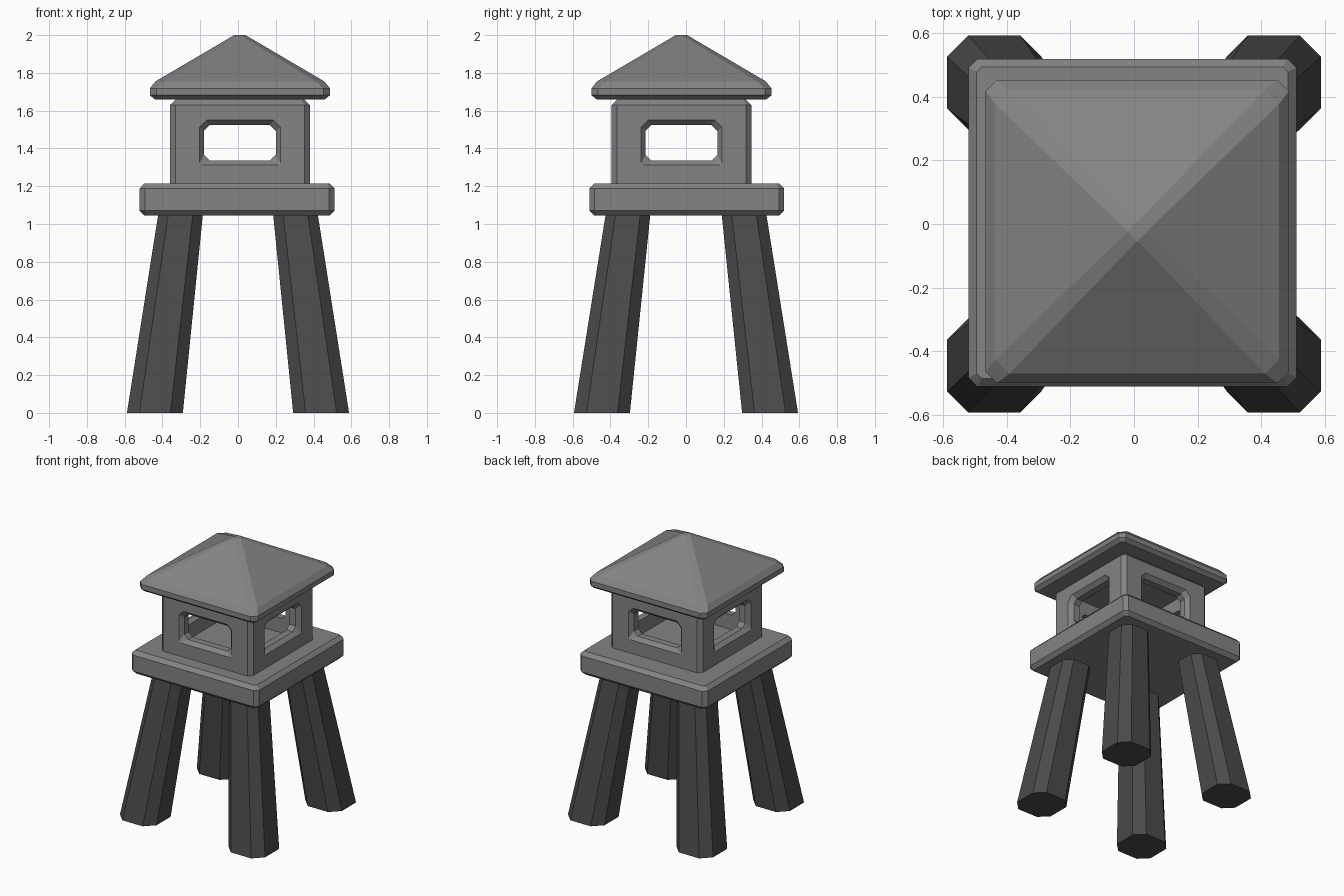
import bpy, bmesh
from mathutils import Vector

if "Cube" in bpy.data.objects:
    bpy.data.objects.remove(bpy.data.objects["Cube"])


def material(name, v):
    m = bpy.data.materials.new(name)
    m.diffuse_color = (v, v, v, 1)
    m.use_nodes = True
    m.node_tree.nodes["Principled BSDF"].inputs["Base Color"].default_value = m.diffuse_color
    return m


STONE = material("mid grey stone", 0.23)
DARK = material("dark grey stone", 0.07)


def ring(half, cut, z, cx, cy):
    """Square outline with cut corners, eight points."""
    a, b = half, half - cut
    pts = [(a, -b), (a, b), (b, a), (-b, a), (-a, b), (-a, -b), (-b, -a), (b, -a)]
    return [Vector((cx + x, cy + y, z)) for x, y in pts]


def stack(bm, loops, caps=True):
    rows = [[bm.verts.new(p) for p in l] for l in loops]
    n = len(rows[0])
    for r, s in zip(rows, rows[1:]):
        for i in range(n):
            j = (i + 1) % n
            bm.faces.new((r[i], r[j], s[j], s[i]))
    if caps:
        bm.faces.new(rows[0][::-1])
        bm.faces.new(rows[-1])
    return rows


def finish(bm, name, mat):
    bmesh.ops.recalc_face_normals(bm, faces=bm.faces)
    me = bpy.data.meshes.new(name)
    bm.to_mesh(me)
    bm.free()
    me.materials.append(mat)
    ob = bpy.data.objects.new(name, me)
    bpy.context.collection.objects.link(ob)
    return ob


def turned(name, mat, rings):
    bm = bmesh.new()
    stack(bm, [ring(*r) for r in rings])
    return finish(bm, name, mat)


# four splayed, tapered legs
for sx, side in ((-1, "left"), (1, "right")):
    for sy, end in ((-1, "front"), (1, "back")):
        turned(f"{end}_{side}_leg", DARK,
               [(0.148, 0.066, 0, sx * 0.44, sy * 0.445),
                (0.118, 0.053, 1.06, sx * 0.303, sy * 0.306)])

# platform slab with chamfered edges
px, py = -0.005, 0.004
turned("platform", STONE,
       [(0.490, 0.015, 1.045, px, py), (0.516, 0.028, 1.071, px, py),
        (0.516, 0.028, 1.188, px, py), (0.490, 0.015, 1.215, px, py)])

# roof: chamfered eave rim and hipped top
cx, cy = 0.01, -0.024
turned("roof", STONE,
       [(0.450, 0.015, 1.66, cx, cy), (0.477, 0.035, 1.682, cx, cy),
        (0.477, 0.035, 1.718, cx, cy), (0.447, 0.045, 1.755, cx, cy),
        (0.030, 0.029, 2.0, cx, cy)])

# lantern chamber: outer shell minus an inner room and four flared windows
chamber = turned("chamber", STONE,
                 [(0.370, 0.028, 1.205, cx, cy), (0.370, 0.028, 1.63, cx, cy),
                  (0.335, 0.012, 1.665, cx, cy)])


def window_loop(hx, z0, z1, cut_low, cut_top, depth):
    pts = [(-hx + cut_low, z0), (hx - cut_low, z0), (hx, z0 + cut_low), (hx, z1 - cut_top),
           (hx - cut_top, z1), (-hx + cut_top, z1), (-hx, z1 - cut_top), (-hx, z0 + cut_low)]
    return [Vector((x, -depth, z)) for x, z in pts]


room = turned("room_cutter", STONE, [(0.29, 0.02, 1.23, cx, cy), (0.29, 0.02, 1.62, cx, cy)])
cutters = [room]
for i in range(4):
    bm = bmesh.new()
    stack(bm, [window_loop(0.219, 1.308, 1.555, 0.005, 0.038, 0.376),
               window_loop(0.19, 1.337, 1.523, 0.03, 0.03, 0.34),
               window_loop(0.19, 1.337, 1.523, 0.03, 0.03, 0.25)])
    c = finish(bm, "window_cutter", STONE)
    c.rotation_euler.z = i * 1.5707963
    c.location = (cx, cy, 0)
    cutters.append(c)
for c in cutters:
    c.hide_render = True
    c.hide_set(True)
    m = chamber.modifiers.new("cut", 'BOOLEAN')
    m.operation = 'DIFFERENCE'
    m.solver = 'EXACT'
    m.object = c
